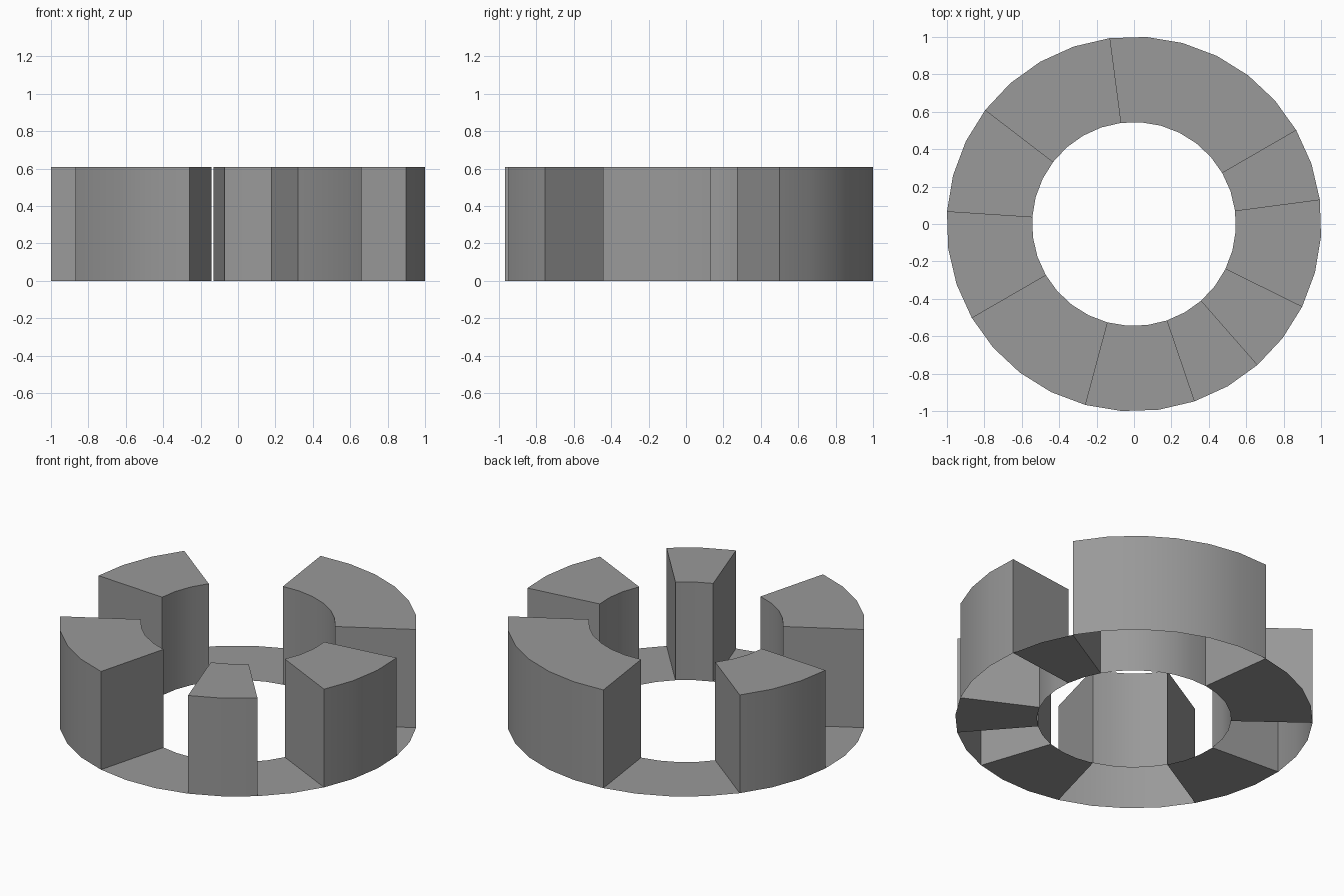
import bpy, bmesh
from math import cos, sin, radians

if "Cube" in bpy.data.objects:
    bpy.data.objects.remove(bpy.data.objects["Cube"])

R_OUT, R_IN, HEIGHT = 1.002, 0.545, 0.607
STEP, START = 11.25, 7.5          # 32-sided ring, first boundary angle
# alternating sectors around the ring: (segments, is raised)
SECTORS = [(2, False), (6, True), (4, False), (3, True), (3, False),
           (4, True), (3, False), (2, True), (2, False), (3, True)]

# Dark grey for the whole ring
grey = bpy.data.materials.new("dark_grey")
grey.diffuse_color = (0.32, 0.32, 0.32, 1)
grey.use_nodes = True
grey.node_tree.nodes["Principled BSDF"].inputs["Base Color"].default_value = grey.diffuse_color


def sector(name, first, count, raised):
    """Flat floor sheet, or a raised hollow block open underneath."""
    bm = bmesh.new()

    def arc(r, z):
        angles = [radians(START + STEP * (first + i)) for i in range(count + 1)]
        return [bm.verts.new((r * cos(a), r * sin(a), z)) for a in angles]

    def strip(a, b):
        for i in range(count):
            bm.faces.new((a[i], b[i], b[i + 1], a[i + 1]))

    z = HEIGHT if raised else 0.0
    inner, outer = arc(R_IN, z), arc(R_OUT, z)
    strip(inner, outer)
    if raised:
        inner_low, outer_low = arc(R_IN, 0), arc(R_OUT, 0)
        strip(outer, outer_low)
        strip(inner_low, inner)
        # radial end walls
        bm.faces.new((inner[0], inner_low[0], outer_low[0], outer[0]))
        bm.faces.new((inner[-1], outer[-1], outer_low[-1], inner_low[-1]))

    mesh = bpy.data.meshes.new(name)
    bm.to_mesh(mesh)
    bm.free()
    mesh.materials.append(grey)
    obj = bpy.data.objects.new(name, mesh)
    bpy.context.collection.objects.link(obj)
    bpy.ops.object.select_all(action='DESELECT')
    obj.select_set(True)
    bpy.context.view_layer.objects.active = obj
    bpy.ops.object.shade_smooth_by_angle(angle=radians(30))


# Walk around the ring
first = 0
for n, (count, raised) in enumerate(SECTORS):
    kind = "raised_block" if raised else "floor_gap"
    sector(f"{kind}_{n // 2 + 1}", first, count, raised)
    first += count
